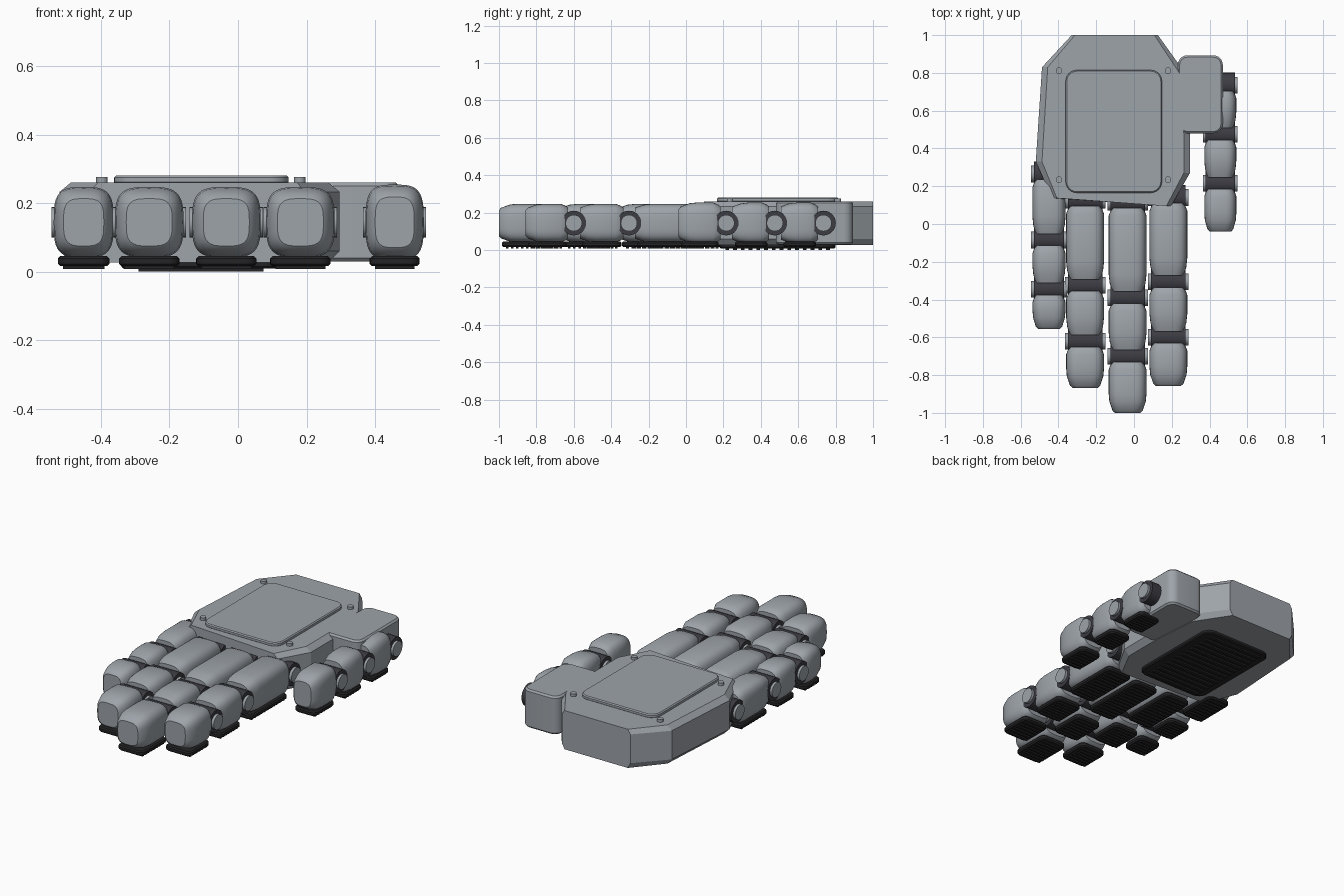
import bpy, bmesh, math
from mathutils import Matrix

old = bpy.data.objects.get("Cube")
if old:
    bpy.data.objects.remove(old, do_unlink=True)


def material(name, colour):
    m = bpy.data.materials.new(name)
    m.use_nodes = True
    rgba = (*colour, 1)
    m.diffuse_color = rgba
    m.node_tree.nodes["Principled BSDF"].inputs["Base Color"].default_value = rgba
    return m


SHELL = material("grey shell", (0.34, 0.37, 0.40))
HINGE = material("dark hinge", (0.045, 0.045, 0.055))
RUBBER = material("black rubber", (0.018, 0.018, 0.02))


def finish(bm, name, mat, smooth=None):
    bmesh.ops.recalc_face_normals(bm, faces=bm.faces)
    mesh = bpy.data.meshes.new(name)
    bm.to_mesh(mesh)
    bm.free()
    mesh.materials.append(mat)
    ob = bpy.data.objects.new(name, mesh)
    bpy.context.collection.objects.link(ob)
    if smooth:
        bpy.ops.object.select_all(action='DESELECT')
        ob.select_set(True)
        bpy.context.view_layer.objects.active = ob
        bpy.ops.object.shade_smooth_by_angle(angle=math.radians(smooth))
    return ob


def loft(rings, name, mat, smooth=None):
    """Skin a list of equal-length point rings and cap both ends."""
    bm = bmesh.new()
    loops = [[bm.verts.new(p) for p in ring] for ring in rings]
    n = len(loops[0])
    for a, b in zip(loops, loops[1:]):
        for i in range(n):
            bm.faces.new((a[i], a[(i + 1) % n], b[(i + 1) % n], b[i]))
    bm.faces.new(loops[0])
    bm.faces.new(loops[-1])
    return finish(bm, name, mat, smooth)


def rounded_rect(x0, x1, y0, y1, r, z, inset=0):
    pts = []
    corners = ((x1 - r, y1 - r), (x0 + r, y1 - r), (x0 + r, y0 + r), (x1 - r, y0 + r))
    for q, (cx, cy) in enumerate(corners):
        for k in range(7):
            a = math.pi / 2 * (q + k / 6)
            pts.append((cx + (r - inset) * math.cos(a), cy + (r - inset) * math.sin(a), z))
    return pts


def slab(name, mat, x0, x1, y0, y1, z0, z1, r, edge):
    levels = ((z0, edge), (z0 + edge, 0), (z1 - edge, 0), (z1, edge))
    return loft([rounded_rect(x0, x1, y0, y1, r, z, i) for z, i in levels], name, mat, 40)


def cylinder(name, mat, centre, radius, length, axis):
    bm = bmesh.new()
    turn = Matrix.Rotation(math.pi / 2, 4, 'Y') if axis == 'X' else Matrix()
    bmesh.ops.create_cone(bm, cap_ends=True, segments=28, radius1=radius, radius2=radius,
                          depth=length, matrix=Matrix.Translation(centre) @ turn)
    return finish(bm, name, mat, 40)


def ribs(name, x0, x1, y0, y1, z0, z1, count):
    """Thin grip ribs running across a pad."""
    bm = bmesh.new()
    step = (y1 - y0) / count
    for i in range(count):
        c = ((x0 + x1) / 2, y0 + (i + 0.5) * step, (z0 + z1) / 2)
        bmesh.ops.create_cube(bm, size=1, matrix=Matrix.Translation(c)
                              @ Matrix.Diagonal((x1 - x0, step * 0.5, z1 - z0, 1)))
    return finish(bm, name, RUBBER)


# Palm: one outline with narrowed top and bottom for the side chamfers
outline = [(-0.33, 1.0), (0.127, 1.0), (0.27, 0.8), (0.296, 0.48), (0.296, 0.27),
           (0.196, 0.095), (-0.434, 0.137), (-0.52, 0.33), (-0.487, 0.83)]
MID = -0.11
loft([[(MID + (x - MID) * s, y, z) for x, y in outline]
      for z, s in ((0.027, 0.92), (0.06, 1), (0.233, 1), (0.26, 0.92))], "palm", SHELL)

# Back-of-hand cover and its screws
slab("cover_plate", SHELL, -0.362, 0.148, 0.165, 0.815, 0.255, 0.28, 0.06, 0.006)
for x in (-0.397, 0.18):
    for y in (0.235, 0.812):
        cylinder("cover_screw", SHELL, (x, y, 0.266), 0.017, 0.02, 'Z')

# Palm grip pad
slab("palm_pad", RUBBER, -0.34, 0.125, 0.18, 0.8, 0.009, 0.035, 0.06, 0.006)
ribs("palm_pad_ribs", -0.29, 0.075, 0.2, 0.78, 0, 0.012, 14)

# Thumb mount
slab("thumb_mount", SHELL, 0.232, 0.47, 0.48, 0.893, 0.03, 0.26, 0.05, 0.01)

ZC = 0.144


def phalanx(name, x, start, end, hw, hh, tip):
    """Rounded-box finger segment running from start down to end."""
    nose = ((0.1, 1), (0.06, 0.965), (0.012, 0.8), (0, 0.67)) if tip else \
           ((0.09, 1), (0.045, 0.95), (0, 0.8))
    stations = [(start, 0.8), (start - 0.012, 0.89), (start - 0.04, 1)]
    stations += [(end + d, s) for d, s in nose]
    rings = []
    for y, s in stations:
        ring = []
        for k in range(40):
            a = math.tau * k / 40
            c, d = math.cos(a), math.sin(a)
            ring.append((x + s * hw * math.copysign(abs(c) ** 0.58, c), y,
                         ZC + s * hh * math.copysign(abs(d) ** 0.58, d)))
        rings.append(ring)
    loft(rings, name, SHELL, 35)


# Fingers: centre x, half width, half height, then knuckle, two joints and tip along y
fingers = {
    "little": (-0.45, 0.0875, 0.103, (0.265, -0.085, -0.345, -0.555)),
    "ring": (-0.259, 0.1, 0.103, (0.125, -0.325, -0.62, -0.867)),
    "middle": (-0.034, 0.1, 0.103, (0.115, -0.39, -0.7, -1.0)),
    "index": (0.182, 0.1, 0.103, (0.14, -0.305, -0.6, -0.857)),
    "thumb": (0.457, 0.085, 0.11, (0.735, 0.475, 0.215, -0.04)),
}
for finger, (x, hw, hh, stops) in fingers.items():
    for i, part in enumerate(("proximal", "middle", "distal")):
        tag = finger + "_" + part
        tip = part == "distal"
        start = stops[i] - 0.03
        end = stops[i + 1] + (0 if tip else 0.032)
        phalanx(tag + "_segment", x, start, end, hw, hh, tip)
        # Hinge barrel with a pin through it
        cylinder(tag + "_hinge", HINGE, (x, stops[i], ZC), 0.066, hw * 1.82, 'X')
        cylinder(tag + "_pin", SHELL, (x, stops[i], ZC), 0.044, hw * 2 + 0.014, 'X')
        # Grip pad underneath
        w = hw - 0.012
        slab(tag + "_pad", RUBBER, x - w, x + w, end + 0.015, start - 0.01,
             0.016, 0.045, 0.035, 0.007)
        ribs(tag + "_pad_ribs", x - w + 0.015, x + w - 0.015, end + 0.03, start - 0.025,
             0.008, 0.02, max(5, round((start - end) / 0.035)))
